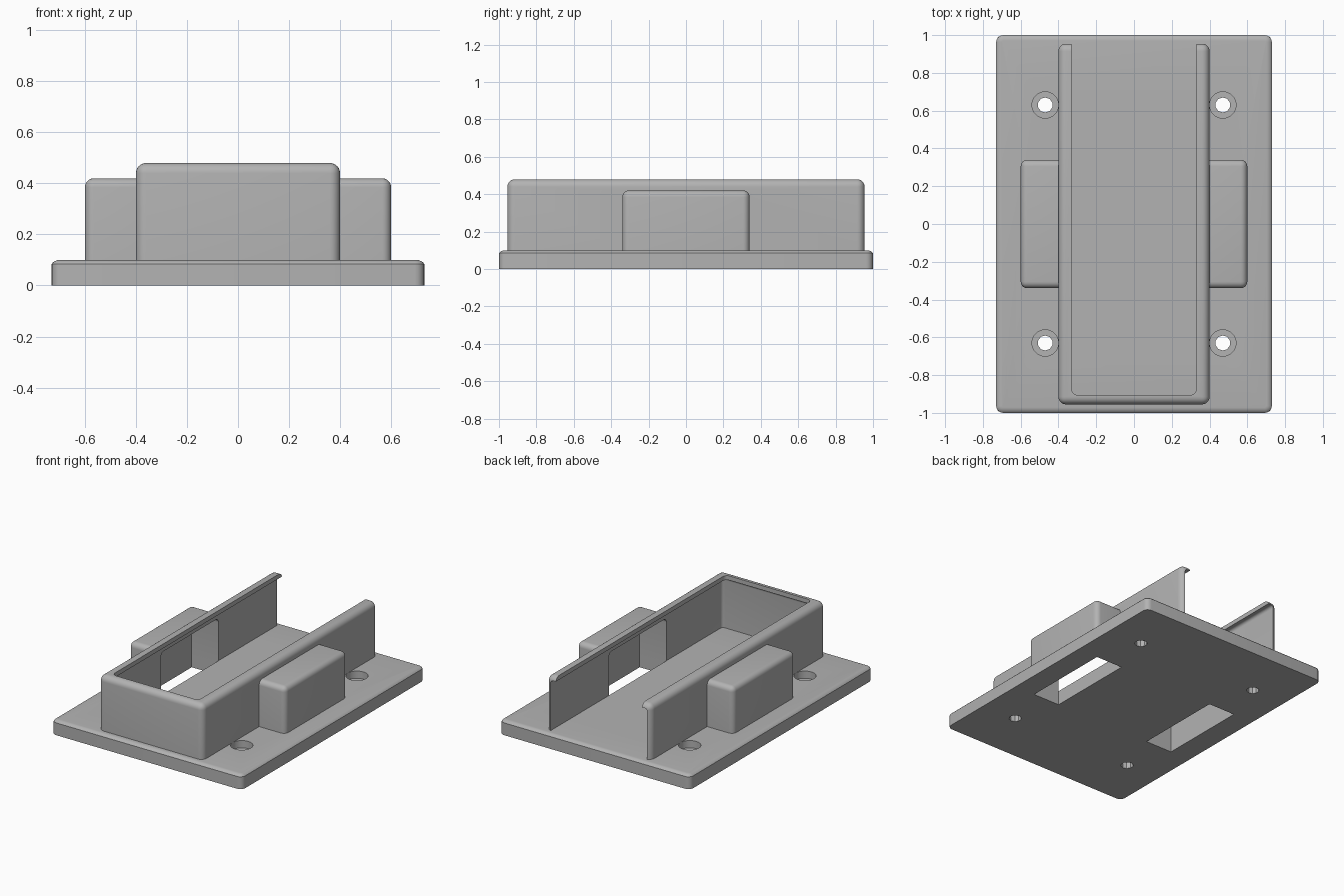
import bpy, bmesh, math

cube = bpy.data.objects.get("Cube")
if cube:
    bpy.data.objects.remove(cube, do_unlink=True)

grey = bpy.data.materials.new("plain grey")
grey.use_nodes = True
color = (0.45, 0.45, 0.45, 1)
grey.diffuse_color = color
grey.node_tree.nodes["Principled BSDF"].inputs["Base Color"].default_value = color


def finish(name, bm):
    bmesh.ops.recalc_face_normals(bm, faces=bm.faces)
    mesh = bpy.data.meshes.new(name)
    bm.to_mesh(mesh)
    bm.free()
    mesh.materials.append(grey)
    ob = bpy.data.objects.new(name, mesh)
    bpy.context.collection.objects.link(ob)
    return ob


def box(name, lo, hi, radius=0, keep=lambda edge: True):
    """Box between two corners, with the chosen edges rounded."""
    bm = bmesh.new()
    bmesh.ops.create_cube(bm, size=1)
    for v in bm.verts:
        v.co = [lo[i] if v.co[i] < 0 else hi[i] for i in range(3)]
    if radius:
        edges = [e for e in bm.edges if keep(e)]
        bmesh.ops.bevel(bm, geom=edges, offset=radius, segments=6,
                        profile=0.5, affect='EDGES', clamp_overlap=True)
    return finish(name, bm)


def cylinder(name, x, y, z0, z1, radius, sides):
    bm = bmesh.new()
    bmesh.ops.create_cone(bm, cap_ends=True, segments=sides, radius1=radius,
                          radius2=radius, depth=z1 - z0)
    bmesh.ops.translate(bm, verts=bm.verts, vec=(x, y, (z0 + z1) / 2))
    return finish(name, bm)


def combine(target, other, operation):
    """Apply a boolean and remove the helper."""
    mod = target.modifiers.new("combine", 'BOOLEAN')
    mod.operation, mod.object, mod.solver = operation, other, 'EXACT'
    bpy.context.view_layer.objects.active = target
    bpy.ops.object.modifier_apply(modifier=mod.name)
    bpy.data.objects.remove(other, do_unlink=True)


def vertical(e):
    return abs(e.verts[0].co.z - e.verts[1].co.z) > 0.01


def above_base(e):
    return max(v.co.z for v in e.verts) > 0.2


def top_along_x(e):
    a, b = (v.co for v in e.verts)
    return min(a.z, b.z) > 0.2 and abs(a.x - b.x) > 0.1


# Base plate: rounded outline lofted up to a crowned top edge
HX, HY, TOP, R = 0.73, 1.0, 0.1, 0.0375
levels = [(0, 0)]
for k in range(5):
    a = math.radians(53) * (1 - k / 4)
    levels.append((0.03 - R * math.sin(a), TOP - R * (1 - math.cos(a))))
bm = bmesh.new()
rings = []
for inset, z in levels:
    ring = []
    for q, (sx, sy) in enumerate([(1, 1), (-1, 1), (-1, -1), (1, -1)]):
        for k in range(6):
            a = (q + k / 5) * math.pi / 2
            ring.append(bm.verts.new((sx * (HX - R) + (R - inset) * math.cos(a),
                                      sy * (HY - R) + (R - inset) * math.sin(a), z)))
    rings.append(ring)
for low, high in zip(rings, rings[1:]):
    for i in range(len(low)):
        j = (i + 1) % len(low)
        bm.faces.new((low[i], low[j], high[j], high[i]))
bm.faces.new(rings[0])
bm.faces.new(rings[-1])
plate = finish("base_plate", bm)

# Pocket slots and counterbored screw holes through the plate
for s in (-1, 1):
    xs = sorted((s * 0.37, s * 0.575))
    combine(plate, box("slot_cutter", (xs[0], -0.315, -0.1), (xs[1], 0.315, 0.3)), 'DIFFERENCE')
    for y in (-0.63, 0.63):
        combine(plate, cylinder("bore_cutter", s * 0.47, y, 0.05, 0.2, 0.07, 32), 'DIFFERENCE')
        combine(plate, cylinder("hole_cutter", s * 0.47, y, -0.1, 0.2, 0.04, 10), 'DIFFERENCE')

# Housing: long rounded shell crossed by the side pockets
housing = box("housing", (-0.4, -0.955, 0.09), (0.4, 0.955, 0.48), 0.04, above_base)
combine(housing, box("side_pockets", (-0.6, -0.34, 0.09), (0.6, 0.34, 0.42), 0.035, above_base), 'UNION')

# Hollow interior, open at the back, with a lipped window in the top
combine(housing, box("cavity_cutter", (-0.37, -0.925, -0.1), (0.37, 1.2, 0.45), 0.02, above_base), 'DIFFERENCE')
combine(housing, box("pocket_cutter", (-0.575, -0.315, -0.2), (0.575, 0.315, 0.395), 0.03, top_along_x), 'DIFFERENCE')
combine(housing, box("window_cutter", (-0.33, -0.905, 0.3), (0.33, 1.3, 0.6), 0.03, vertical), 'DIFFERENCE')

# Smooth rounded edges, keep corners crisp
for ob in (plate, housing):
    bpy.ops.object.select_all(action='DESELECT')
    ob.select_set(True)
    bpy.context.view_layer.objects.active = ob
    bpy.ops.object.shade_smooth_by_angle(angle=math.radians(30))
